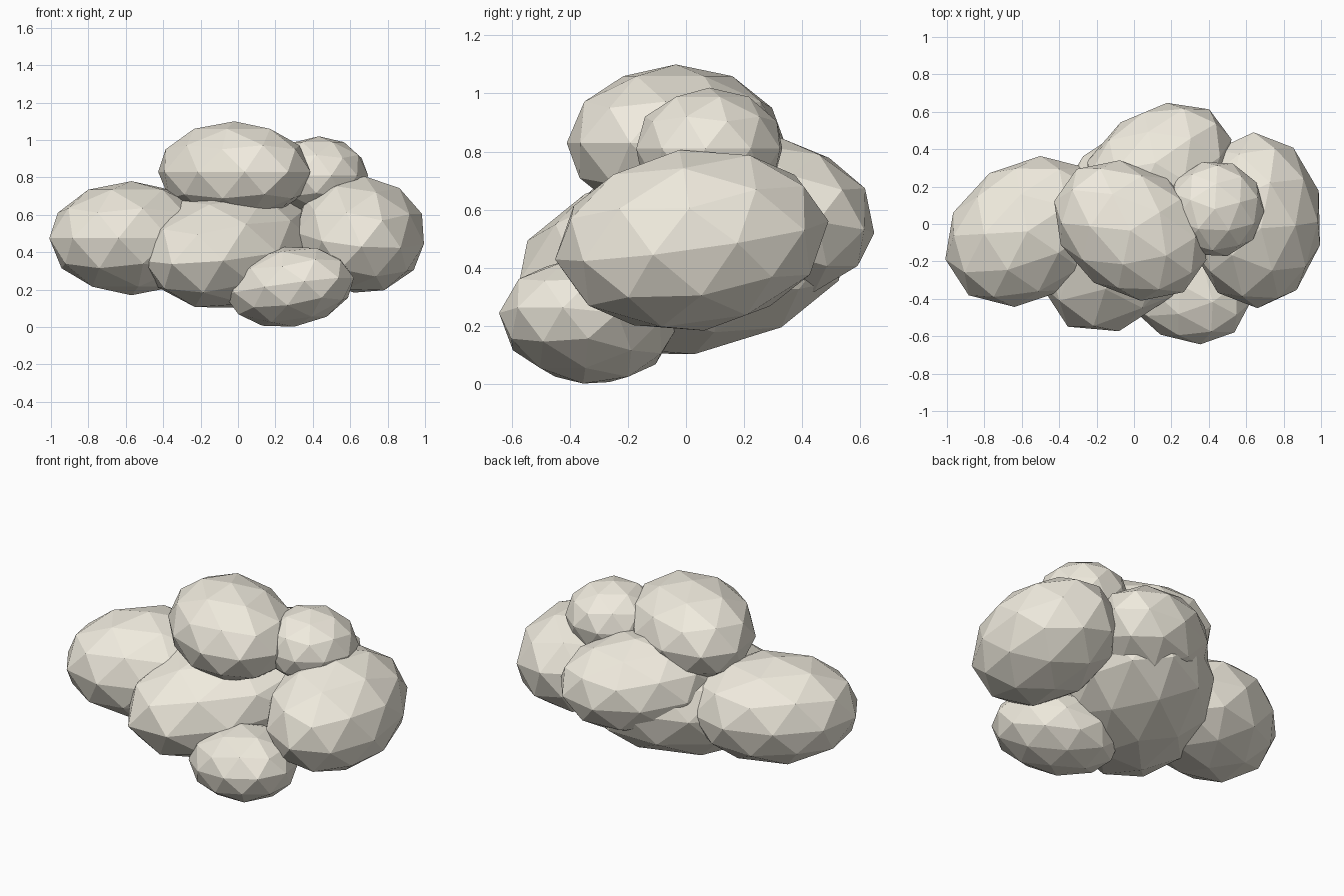
import bpy
from math import radians

if "Cube" in bpy.data.objects:
    bpy.data.objects.remove(bpy.data.objects["Cube"])

# name, centre, radii, rotation in degrees
lobes = [
    ("left_lobe",   (-0.57, -0.04, 0.475), (0.472, 0.372, 0.305), (0, 0, 33)),
    ("core_lobe",   (-0.03, -0.01, 0.425), (0.42, 0.635, 0.325), (8, 0, -31)),
    ("back_lobe",   (0.12, 0.285, 0.575), (0.445, 0.325, 0.275), (-8, 4, 36)),
    ("top_lobe",    (-0.02, -0.035, 0.83), (0.445, 0.34, 0.27), (0, 0, -35)),
    ("small_top_lobe", (0.432, 0.08, 0.81), (0.265, 0.26, 0.21), (0, 0, 15)),
    ("right_lobe",  (0.65, 0.02, 0.495), (0.36, 0.475, 0.315), (8, 5, 2)),
    ("front_lobe",  (0.275, -0.34, 0.215), (0.365, 0.285, 0.215), (0, -8, -28)),
]

# one pale stone material
mat = bpy.data.materials.new("pale_stone")
mat.diffuse_color = (0.87, 0.83, 0.73, 1)
mat.use_nodes = True
mat.node_tree.nodes["Principled BSDF"].inputs["Base Color"].default_value = mat.diffuse_color

# faceted, squashed balls that overlap into one clump
for name, centre, radii, rot in lobes:
    bpy.ops.mesh.primitive_ico_sphere_add(
        subdivisions=2, radius=1, location=centre,
        rotation=[radians(a) for a in rot])
    ob = bpy.context.object
    ob.name = name
    ob.scale = radii
    bpy.ops.object.transform_apply(location=False, rotation=True, scale=True)
    bpy.ops.object.shade_flat()
    ob.data.materials.append(mat)
